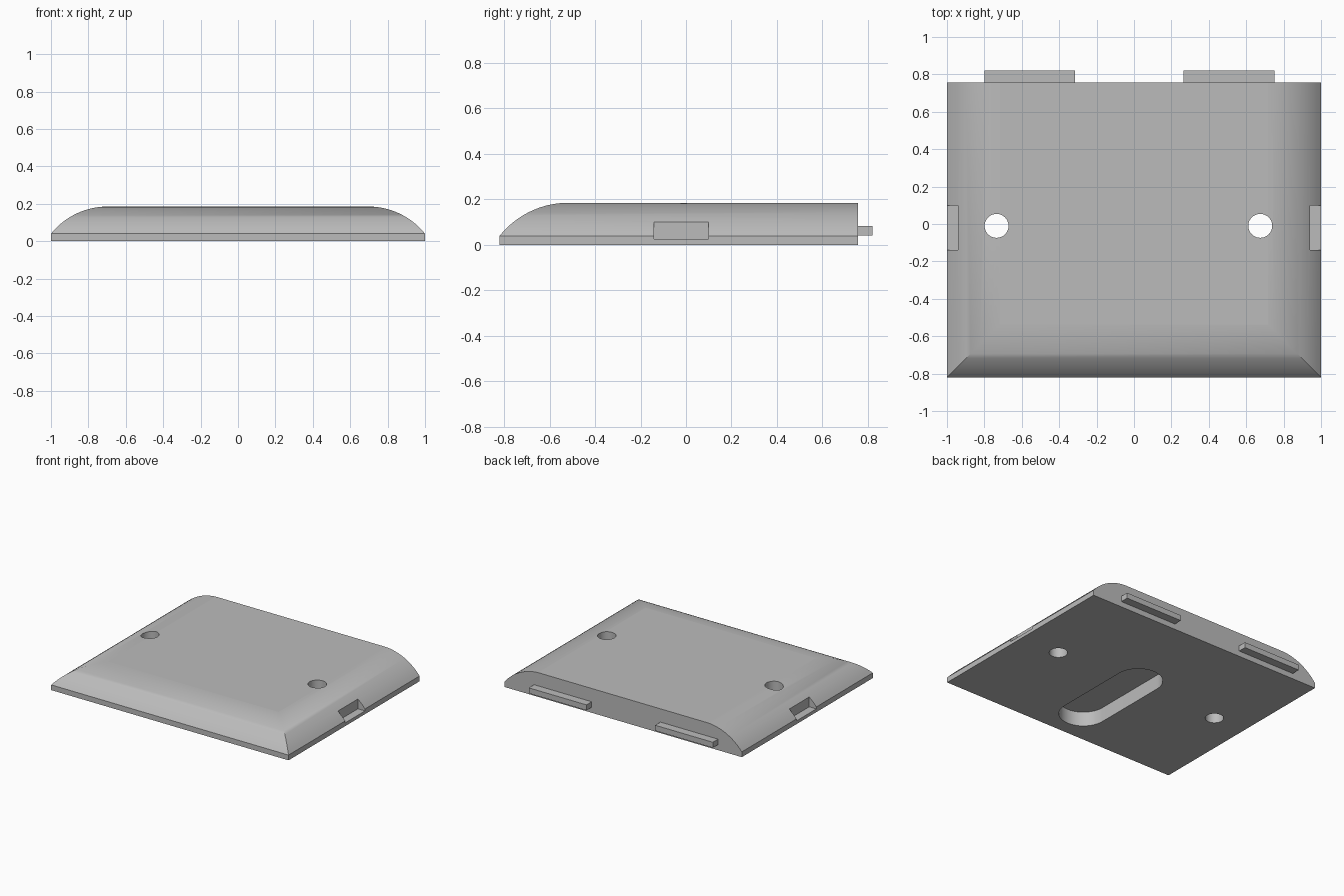
import bpy, bmesh, math

cube = bpy.data.objects.get("Cube")
if cube:
    bpy.data.objects.remove(cube, do_unlink=True)

FRONT, BACK, HEIGHT, RIM = -0.82, 0.757, 0.185, 0.04
grey = bpy.data.materials.new("plain_grey")
grey.use_nodes = True
colour = (0.5, 0.5, 0.5, 1)
grey.diffuse_color = colour
grey.node_tree.nodes["Principled BSDF"].inputs["Base Color"].default_value = colour


def link(name, bm):
    bmesh.ops.recalc_face_normals(bm, faces=bm.faces)
    mesh = bpy.data.meshes.new(name)
    bm.to_mesh(mesh)
    bm.free()
    mesh.materials.append(grey)
    obj = bpy.data.objects.new(name, mesh)
    bpy.context.collection.objects.link(obj)
    return obj


def box(name, low, high):
    bm = bmesh.new()
    bmesh.ops.create_cube(bm, size=1)
    for v in bm.verts:
        v.co = [(a + b) / 2 + c * (b - a) for a, b, c in zip(low, high, v.co)]
    return link(name, bm)


def prism(name, outline, low, high):
    bm = bmesh.new()
    face = bm.faces.new([bm.verts.new((x, y, low)) for x, y in outline])
    new = bmesh.ops.extrude_face_region(bm, geom=[face])["geom"]
    tops = [g for g in new if isinstance(g, bmesh.types.BMVert)]
    bmesh.ops.translate(bm, verts=tops, vec=(0, 0, high - low))
    return link(name, bm)


def stadium(x, y, radius, half_length, steps=24):
    points = []
    for sign in (1, -1):
        for i in range(steps + 1):
            a = math.pi * i / steps
            points.append((x + sign * radius * math.cos(a),
                           y + sign * (half_length + radius * math.sin(a))))
    return points


def circle(x, y, radius, steps=32):
    return [(x + radius * math.cos(math.tau * i / steps),
             y + radius * math.sin(math.tau * i / steps)) for i in range(steps)]


# Rounded profile shared by the front and both sides: (inset, height)
R, START, END, STEPS = 0.39, math.radians(51), math.radians(3), 12
profile = [(0, 0)]
for i in range(STEPS + 1):
    a = START + (END - START) * i / STEPS
    k = math.sin(START) - math.sin(a)
    h = (math.cos(a) - math.cos(START)) / (math.cos(END) - math.cos(START))
    profile.append((R * k, RIM + (HEIGHT - RIM) * h))

# Cover body: stacked rings with a straight back
bm = bmesh.new()
rings = []
for d, z in profile:
    corners = ((d - 1, FRONT + d), (1 - d, FRONT + d), (1 - d, BACK), (d - 1, BACK))
    rings.append([bm.verts.new((x, y, z)) for x, y in corners])
for low, high in zip(rings, rings[1:]):
    for i in range(3):
        if i != 2:
            bm.faces.new((low[i], low[i + 1], high[i + 1], high[i]))
    bm.faces.new((low[3], low[0], high[0], high[3]))
bm.faces.new([r[2] for r in rings] + [r[3] for r in reversed(rings)])
bm.faces.new(rings[0])
bm.faces.new(rings[-1])
body = link("cover_body", bm)

# Cutters: two through holes, the underside slot and two side notches
cutters = [
    prism("right_hole_cutter", circle(-0.735, -0.01, 0.064), -0.1, 0.3),
    prism("left_hole_cutter", circle(0.675, -0.01, 0.064), -0.1, 0.3),
    prism("slot_cutter", stadium(0, -0.25, 0.17, 0.295), -0.1, 0.11),
    box("left_notch_cutter", (0.94, -0.14, 0.025), (1.1, 0.10, 0.11)),
    box("right_notch_cutter", (-1.1, -0.14, 0.025), (-0.94, 0.10, 0.11)),
]
bpy.context.view_layer.objects.active = body
for cutter in cutters:
    mod = body.modifiers.new(cutter.name, "BOOLEAN")
    mod.operation, mod.solver, mod.object = "DIFFERENCE", "EXACT", cutter
    bpy.ops.object.modifier_apply(modifier=mod.name)
    bpy.data.objects.remove(cutter, do_unlink=True)

# Smooth shading with crisp corners
bpy.ops.object.select_all(action="DESELECT")
body.select_set(True)
bpy.ops.object.shade_smooth_by_angle(angle=math.radians(35))
for face in body.data.polygons:
    if abs(face.normal.z) > 0.9999:
        face.use_smooth = False

# Hinge tabs along the back
box("right_back_tab", (-0.80, BACK - 0.01, 0.042), (-0.315, 0.82, 0.084))
box("left_back_tab", (0.265, BACK - 0.01, 0.042), (0.75, 0.82, 0.084))
